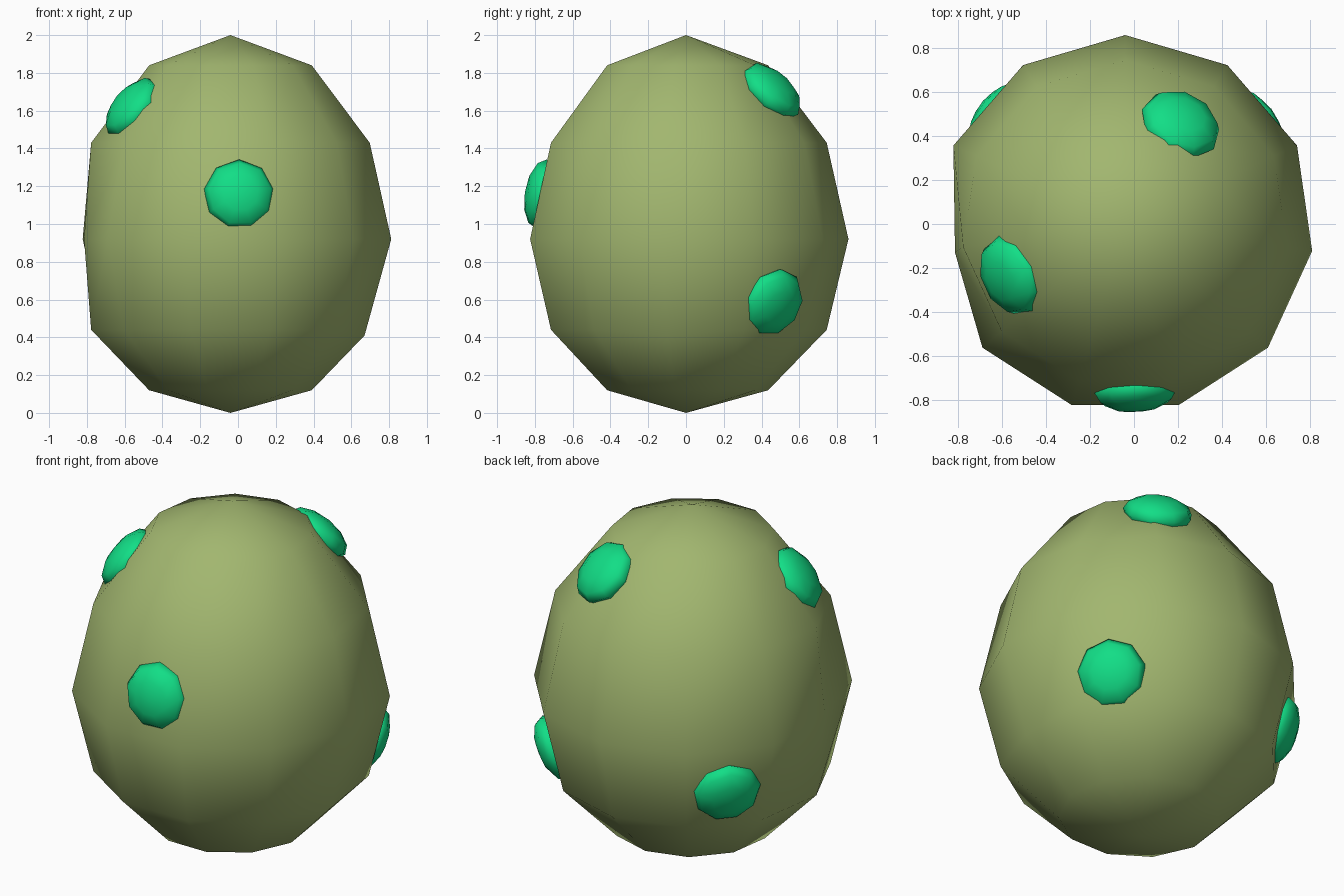
import bpy, bmesh, math
from mathutils import Vector, Matrix
from mathutils.bvhtree import BVHTree

if "Cube" in bpy.data.objects:
    bpy.data.objects.remove(bpy.data.objects["Cube"])


def material(name, rgb):
    m = bpy.data.materials.new(name)
    m.diffuse_color = (*rgb, 1)
    m.use_nodes = True
    m.node_tree.nodes["Principled BSDF"].inputs["Base Color"].default_value = m.diffuse_color
    return m


def finish(bm, name, mat):
    bmesh.ops.recalc_face_normals(bm, faces=bm.faces)
    me = bpy.data.meshes.new(name)
    bm.to_mesh(me)
    me.materials.append(mat)
    for p in me.polygons:
        p.use_smooth = True
    ob = bpy.data.objects.new(name, me)
    bpy.context.collection.objects.link(ob)
    return ob


shell_green = material("olive green", (0.36, 0.47, 0.16))
spot_green = material("emerald green", (0.006, 0.73, 0.24))

# Egg shell: eleven-sided lathe of five rings, closed to a point at each end
SIDES, CX = 11, -0.04
RINGS = [(0.435, 0.12), (0.745, 0.44), (0.86, 0.92), (0.745, 1.43), (0.435, 1.84)]
bm = bmesh.new()
rows = []
for r, z in RINGS:
    row = []
    for i in range(SIDES):
        a = math.pi / 2 + i * 2 * math.pi / SIDES
        row.append(bm.verts.new((CX + r * math.cos(a), r * math.sin(a), z)))
    rows.append(row)
bottom = bm.verts.new((CX, 0, 0))
top = bm.verts.new((CX, 0, 2))
for i in range(SIDES):
    j = (i + 1) % SIDES
    bm.faces.new((bottom, rows[0][j], rows[0][i]))
    bm.faces.new((top, rows[-1][i], rows[-1][j]))
    for lo, hi in zip(rows, rows[1:]):
        bm.faces.new((lo[i], lo[j], hi[j], hi[i]))
# slight dents on the left and lower right
rows[2][3].co = (-0.815, -0.13, 0.92)
rows[1][8].co = (0.67, -0.10, 0.41)
bm.normal_update()
tree = BVHTree.FromBMesh(bm)
finish(bm, "egg_shell", shell_green)

# Spots: flattened low-poly domes laid on the shell
core = Vector((CX, 0, 1))
SPOTS = {
    "front_spot": (0.01, -0.80, 1.16),
    "back_upper_spot": (0.21, 0.45, 1.70),
    "left_upper_spot": (-0.57, -0.24, 1.63),
    "right_lower_spot": (0.57, 0.48, 0.565),
    "left_lower_spot": (-0.62, 0.50, 0.64),
}
for name, pos in SPOTS.items():
    d = Vector(pos) - core
    hit = tree.ray_cast(core, d.normalized())[0] or Vector(pos)
    n = Vector((d.x / 0.74, d.y / 0.74, d.z)).normalized()
    bm = bmesh.new()
    bmesh.ops.create_uvsphere(bm, u_segments=9, v_segments=6, radius=1)
    m = (Matrix.Translation(hit - n * 0.01)
         @ n.to_track_quat('Z', 'Y').to_matrix().to_4x4()
         @ Matrix.Diagonal((0.19, 0.19, 0.09, 1)))
    bmesh.ops.transform(bm, matrix=m, verts=bm.verts)
    finish(bm, name, spot_green)
